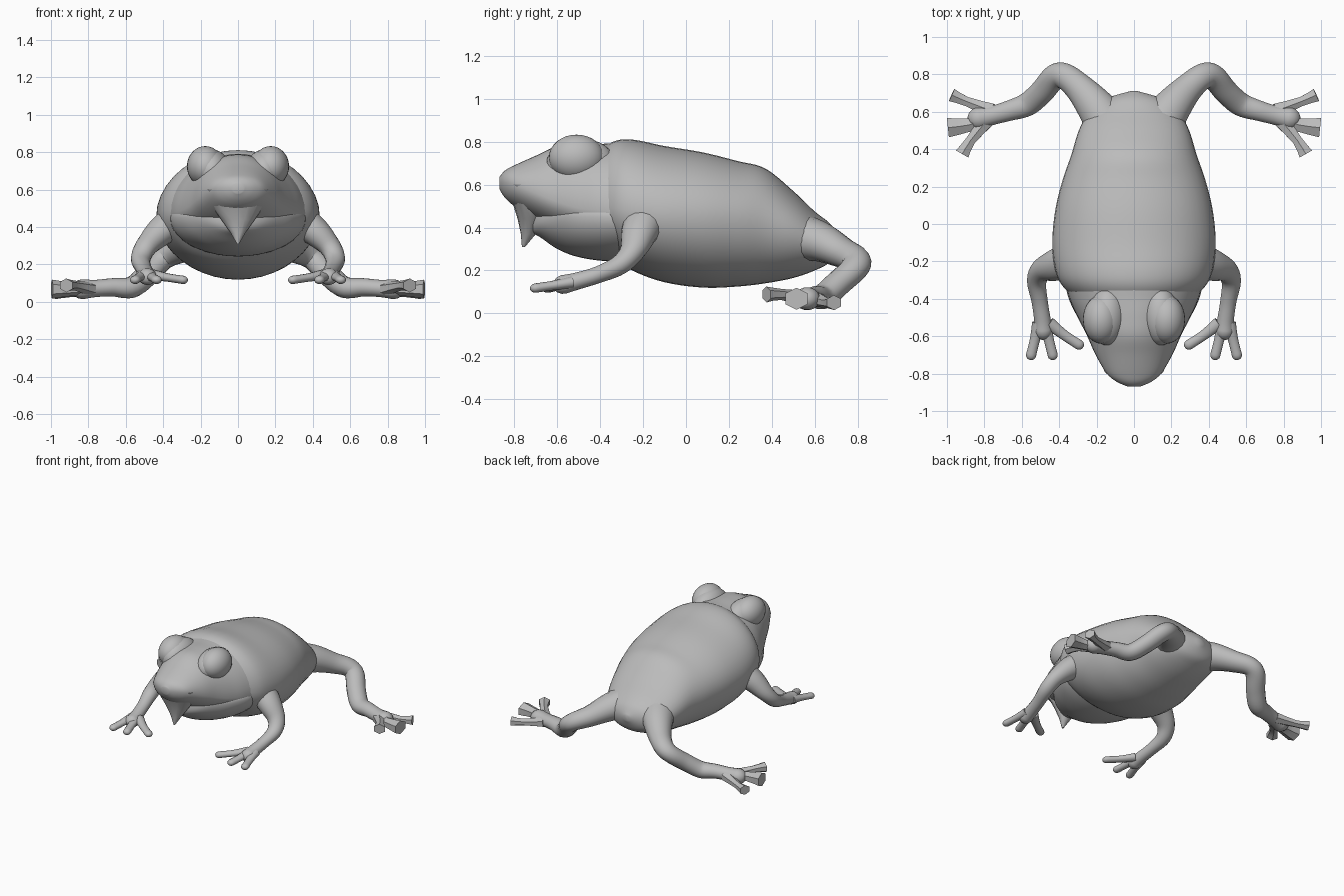
import bpy, bmesh, math
from mathutils import Vector

if "Cube" in bpy.data.objects:
    bpy.data.objects.remove(bpy.data.objects["Cube"])

skin = bpy.data.materials.new("grey skin")
skin.use_nodes = True
GREY = (0.5, 0.5, 0.5, 1)
skin.diffuse_color = GREY
skin.node_tree.nodes["Principled BSDF"].inputs["Base Color"].default_value = GREY


def spline(rows, steps):
    """Catmull-Rom through rows of numbers."""
    pts = [Vector(r) for r in rows]
    out = []
    for i in range(len(pts) - 1):
        a, b, c, d = pts[max(i - 1, 0)], pts[i], pts[i + 1], pts[min(i + 2, len(pts) - 1)]
        for s in range(steps):
            t = s / steps
            out.append(b + (c - a) * (t / 2) + (a * 2 - b * 5 + c * 4 - d) * (t * t / 2)
                       + (b * 3 - a - c * 3 + d) * (t ** 3 / 2))
    return out + [pts[-1]]


def skin_rings(name, rings, angle=50):
    """Bridge equal rings of points into a closed surface."""
    bm = bmesh.new()
    loops = [[bm.verts.new(p) for p in ring] for ring in rings]
    n = len(loops[0])
    for a, b in zip(loops, loops[1:]):
        for i in range(n):
            bm.faces.new((a[i], a[(i + 1) % n], b[(i + 1) % n], b[i]))
    bm.faces.new(loops[0])
    bm.faces.new(loops[-1])
    return finish(name, bm, angle)


def finish(name, bm, angle=50):
    bmesh.ops.recalc_face_normals(bm, faces=bm.faces)
    mesh = bpy.data.meshes.new(name)
    bm.to_mesh(mesh)
    bm.free()
    mesh.materials.append(skin)
    ob = bpy.data.objects.new(name, mesh)
    bpy.context.collection.objects.link(ob)
    bpy.ops.object.select_all(action="DESELECT")
    ob.select_set(True)
    bpy.context.view_layer.objects.active = ob
    if angle:
        bpy.ops.object.shade_smooth_by_angle(angle=math.radians(angle))
    return ob


def loft(name, rows, n=40, power=1.0):
    """Rows along y: y, half width, bottom z, widest z, top z."""
    rings = []
    for y, w, lo, mid, hi in spline(rows, 5):
        ring = []
        for k in range(n):
            a = math.tau * k / n
            c, s = math.cos(a), math.sin(a)
            x = math.copysign(abs(c) ** power, c) * w
            ring.append((x, y, mid + s * ((hi - mid) if s > 0 else (mid - lo))))
        rings.append(ring)
    return skin_rings(name, rings)


def limb(name, rows, side, n=16, flat=1.0, steps=5, rounded=True):
    """Tapered tube; rows are x, y, z, radius. flat squashes it vertically."""
    pts = spline(rows, steps)
    if rounded:
        end = pts[-1]
        d = (end.xyz - pts[-2].xyz).normalized()
        for t in (0.4, 0.75, 0.95):
            p = end.xyz + d * end[3] * t
            pts.append(Vector((*p, end[3] * math.sqrt(1 - t * t))))
    rings = []
    for i, p in enumerate(pts):
        d = (pts[min(i + 1, len(pts) - 1)].xyz - pts[max(i - 1, 0)].xyz).normalized()
        u = d.cross(Vector((0, 0, 1))).normalized()
        v = u.cross(d)
        ring = []
        for k in range(n):
            a = math.tau * (k + 0.5) / n
            q = p.xyz + (u * math.cos(a) + v * math.sin(a) * flat) * p[3]
            ring.append((q.x * side, q.y, q.z))
        rings.append(ring)
    return skin_rings(name, rings, 50 if rounded else 30)


# Trunk, from the neck to the rump
loft("body", [
    (-0.42, 0.28, 0.34, 0.50, 0.74), (-0.34, 0.375, 0.27, 0.49, 0.80),
    (-0.25, 0.42, 0.20, 0.48, 0.81), (-0.1, 0.437, 0.145, 0.46, 0.78),
    (0.08, 0.42, 0.12, 0.45, 0.75), (0.24, 0.38, 0.125, 0.44, 0.71),
    (0.37, 0.335, 0.14, 0.42, 0.675), (0.5, 0.295, 0.165, 0.38, 0.57),
    (0.6, 0.24, 0.20, 0.34, 0.475), (0.67, 0.15, 0.24, 0.33, 0.42),
    (0.71, 0.02, 0.32, 0.34, 0.36)])

# Upper head with a broad muzzle
loft("head", [
    (-0.87, 0.03, 0.58, 0.61, 0.635), (-0.845, 0.09, 0.54, 0.61, 0.665),
    (-0.8, 0.145, 0.50, 0.60, 0.69), (-0.7, 0.205, 0.44, 0.56, 0.735),
    (-0.6, 0.25, 0.39, 0.52, 0.78), (-0.5, 0.30, 0.35, 0.49, 0.79),
    (-0.4, 0.345, 0.31, 0.48, 0.79), (-0.28, 0.375, 0.28, 0.47, 0.79),
    (-0.18, 0.36, 0.30, 0.46, 0.74)])

# Throat pouch under the jaw
loft("throat", [
    (-0.73, 0.03, 0.38, 0.42, 0.47), (-0.68, 0.13, 0.355, 0.43, 0.52),
    (-0.6, 0.22, 0.30, 0.45, 0.54), (-0.5, 0.30, 0.262, 0.45, 0.56),
    (-0.36, 0.36, 0.243, 0.45, 0.58), (-0.2, 0.36, 0.25, 0.45, 0.58)])

# Pointed chin: triangular sections shrinking to a tip
chin = []
for z, w, front, back in ((0.60, 0.17, -0.85, -0.66), (0.52, 0.145, -0.81, -0.65),
                          (0.44, 0.09, -0.785, -0.66), (0.37, 0.04, -0.77, -0.70),
                          (0.31, 0.006, -0.765, -0.75)):
    cy, ry = (front + back) / 2, (back - front) / 2
    chin.append([(w * math.cos(math.tau * k / 16), cy + ry * math.sin(math.tau * k / 16), z)
                 for k in range(16)])
skin_rings("chin", chin)

for side, label in ((1, "left"), (-1, "right")):
    # Bulging eye and the lid ridge around it
    for part, centre, size in (("eye", (0.175, -0.51, 0.725), (0.098, 0.13, 0.108)),
                               ("brow", (0.14, -0.49, 0.70), (0.10, 0.16, 0.115))):
        bm = bmesh.new()
        bmesh.ops.create_uvsphere(bm, u_segments=28, v_segments=16, radius=1)
        for v in bm.verts:
            v.co = Vector(((v.co.x * size[0] + centre[0]) * side,
                           v.co.y * size[1] + centre[1], v.co.z * size[2] + centre[2]))
        finish(f"{label}_{part}", bm)

    # Front leg, hand and three fingers
    limb(f"{label}_front_leg", [
        (0.33, -0.19, 0.44, 0.10), (0.42, -0.22, 0.37, 0.085), (0.495, -0.25, 0.29, 0.062),
        (0.52, -0.31, 0.225, 0.052), (0.505, -0.41, 0.18, 0.044),
        (0.49, -0.51, 0.15, 0.045), (0.485, -0.57, 0.135, 0.05)], side, flat=0.9)
    for i, (bx, tx, ty) in enumerate(((0.51, 0.55, -0.70), (0.475, 0.435, -0.70), (0.455, 0.295, -0.645))):
        limb(f"{label}_finger_{i + 1}", [
            (bx, -0.53, 0.145, 0.036), ((bx + tx) / 2, (ty - 0.54) / 2, 0.13, 0.028),
            (tx, ty, 0.118, 0.028)], side, n=12, flat=0.8)

    # Thigh, knee, shin and sole in one bent tube
    limb(f"{label}_hind_leg", [
        (0.12, 0.50, 0.36, 0.13), (0.20, 0.62, 0.335, 0.105), (0.29, 0.725, 0.285, 0.08),
        (0.37, 0.79, 0.25, 0.07), (0.425, 0.785, 0.21, 0.068), (0.49, 0.71, 0.14, 0.066),
        (0.57, 0.64, 0.078, 0.064), (0.67, 0.605, 0.078, 0.055), (0.76, 0.58, 0.072, 0.052),
        (0.83, 0.565, 0.068, 0.06)], side, flat=0.9)
    # Blocky toes with widened square ends
    for i, (base, mid, tip, r) in enumerate((
            ((0.76, 0.605), (0.895, 0.655), (0.975, 0.69), 0.036),
            ((0.82, 0.56), (0.88, 0.53), (0.995, 0.515), 0.052),
            ((0.79, 0.55), (0.875, 0.445), (0.918, 0.375), 0.038))):
        z = (0.05, 0.068, 0.088)[i]
        limb(f"{label}_toe_{i + 1}", [
            (*base, 0.068, 0.045), (*mid, z, r * 0.8), (*tip, z, r * 1.15)],
            side, n=6, flat=0.85, steps=2, rounded=False)
